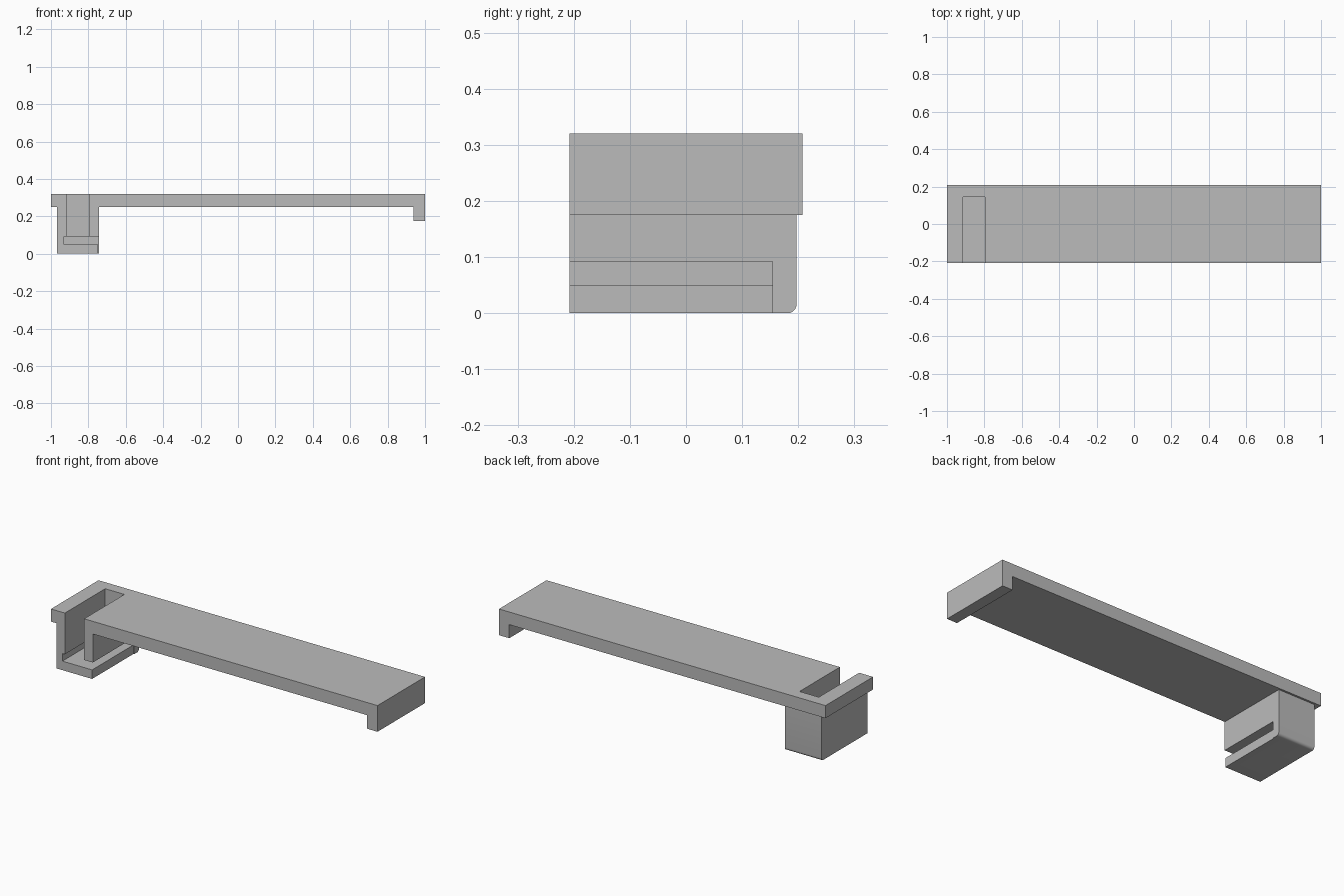
import bpy
import bmesh

cube = bpy.data.objects.get("Cube")
if cube:
    bpy.data.objects.remove(cube, do_unlink=True)

grey = bpy.data.materials.new("plain grey")
grey.use_nodes = True
tone = (0.5, 0.5, 0.5, 1)
grey.diffuse_color = tone
grey.node_tree.nodes["Principled BSDF"].inputs["Base Color"].default_value = tone


def extrude(name, profile, place, start, end):
    """Sweep a closed 2D profile; place maps (u, v, depth) to x, y, z."""
    bm = bmesh.new()
    face = bm.faces.new([bm.verts.new(place(u, v, start)) for u, v in profile])
    swept = bmesh.ops.extrude_face_region(bm, geom=[face])["geom"]
    verts = [g for g in swept if isinstance(g, bmesh.types.BMVert)]
    origin, tip = bm.verts[:][0].co, place(0, 0, end)
    shift = [t - s for t, s in zip(tip, place(0, 0, start))]
    bmesh.ops.translate(bm, verts=verts, vec=shift)
    bmesh.ops.recalc_face_normals(bm, faces=bm.faces)
    mesh = bpy.data.meshes.new(name)
    bm.to_mesh(mesh)
    bm.free()
    mesh.materials.append(grey)
    obj = bpy.data.objects.new(name, mesh)
    bpy.context.collection.objects.link(obj)
    return obj


def along_y(u, v, d):
    return (u, d, v)


def box(name, x, y, z):
    corners = [(x[0], z[0]), (x[1], z[0]), (x[1], z[1]), (x[0], z[1])]
    return extrude(name, corners, along_y, *y)


def combine(target, other, operation):
    mod = target.modifiers.new(other.name, "BOOLEAN")
    mod.operation = operation
    mod.solver = "EXACT"
    mod.object = other
    other.hide_render = True
    bpy.context.view_layer.objects.active = target
    bpy.ops.object.modifier_apply(modifier=mod.name)
    bpy.data.objects.remove(other, do_unlink=True)


FRONT, BACK = -0.208, 0.208
OUT = -0.3

# Long flat bar with a downturned lip at its left end
bar = extrude("bar_with_end_lip",
              [(-1, 0.25), (0.937, 0.25), (0.937, 0.175), (1, 0.175), (1, 0.32), (-1, 0.32)],
              along_y, FRONT, BACK)

# Clip block under the right end, rounded along its lower back edge
block = box("clip_block", (-0.967, -0.744), (FRONT, 0.197), (0, 0.28))
bm = bmesh.new()
bm.from_mesh(block.data)
edge = [e for e in bm.edges if all(v.co.y > 0.1 and v.co.z < 0.01 for v in e.verts)]
bmesh.ops.bevel(bm, geom=edge, offset=0.016, segments=6, profile=0.5, affect="EDGES")
bm.to_mesh(block.data)
bm.free()
combine(bar, block, "UNION")

# Vertical slot, side slot, and the slight setback of the lower ledge
combine(bar, box("upright_slot", (-0.915, -0.797), (OUT, 0.145), (0.07, 0.4)), "DIFFERENCE")
combine(bar, box("side_slot", (-0.93, -0.7), (OUT, 0.154), (0.05, 0.092)), "DIFFERENCE")
combine(bar, box("ledge_setback", (-0.748, -0.7), (OUT, 0.154), (-0.1, 0.07)), "DIFFERENCE")

# Keep flat faces crisp, smooth only the rounded edge
bpy.ops.object.select_all(action="DESELECT")
bar.select_set(True)
bpy.context.view_layer.objects.active = bar
bpy.ops.object.shade_smooth_by_angle()
